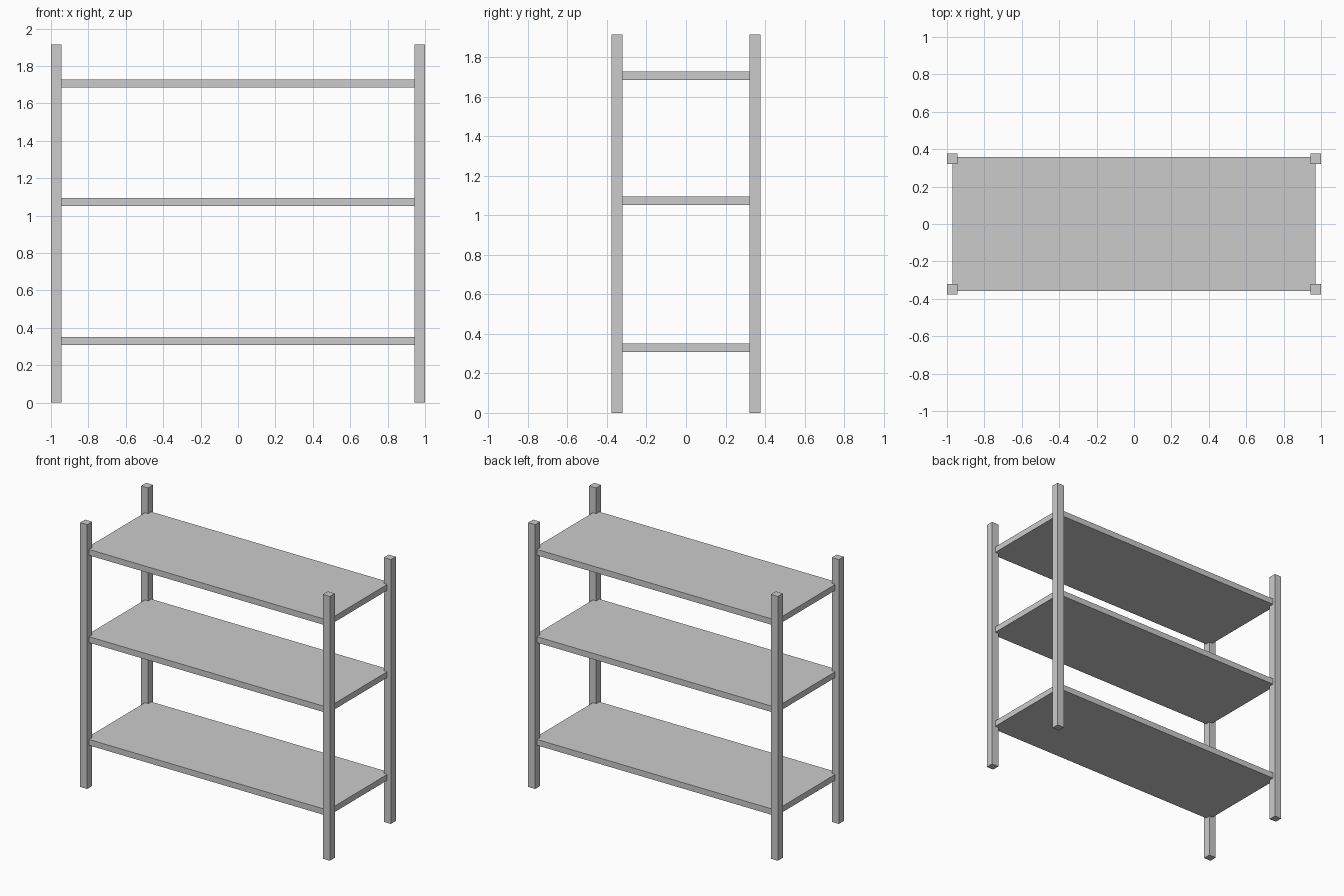
import bpy

cube = bpy.data.objects.get("Cube")
if cube:
    bpy.data.objects.remove(cube, do_unlink=True)

# Single plain finish for the whole rack
grey = bpy.data.materials.new("plain_grey")
grey.use_nodes = True
colour = (0.6, 0.6, 0.6, 1)
grey.diffuse_color = colour
grey.node_tree.nodes["Principled BSDF"].inputs["Base Color"].default_value = colour


def box(name, size, centre):
    bpy.ops.mesh.primitive_cube_add(size=1, location=centre)
    obj = bpy.context.object
    obj.name = name
    obj.scale = size
    bpy.ops.object.transform_apply(location=False, rotation=False, scale=True)
    obj.data.materials.append(grey)
    return obj


HALF_WIDTH, HALF_DEPTH, HEIGHT = 1.0, 0.377, 1.914
POST = 0.056
SHELF_WIDTH, SHELF_DEPTH, SHELF_THICK = 1.942, 0.714, 0.043

# Four square corner posts
for side, sx in (("left", 1), ("right", -1)):
    for end, sy in (("front", -1), ("back", 1)):
        box(f"{end}_{side}_post", (POST, POST, HEIGHT),
            (sx * (HALF_WIDTH - POST / 2), sy * (HALF_DEPTH - POST / 2), HEIGHT / 2))

# Three shelves let into the posts
for name, top in (("lower_shelf", 0.351), ("middle_shelf", 1.095), ("upper_shelf", 1.727)):
    box(name, (SHELF_WIDTH, SHELF_DEPTH, SHELF_THICK), (0, 0, top - SHELF_THICK / 2))
